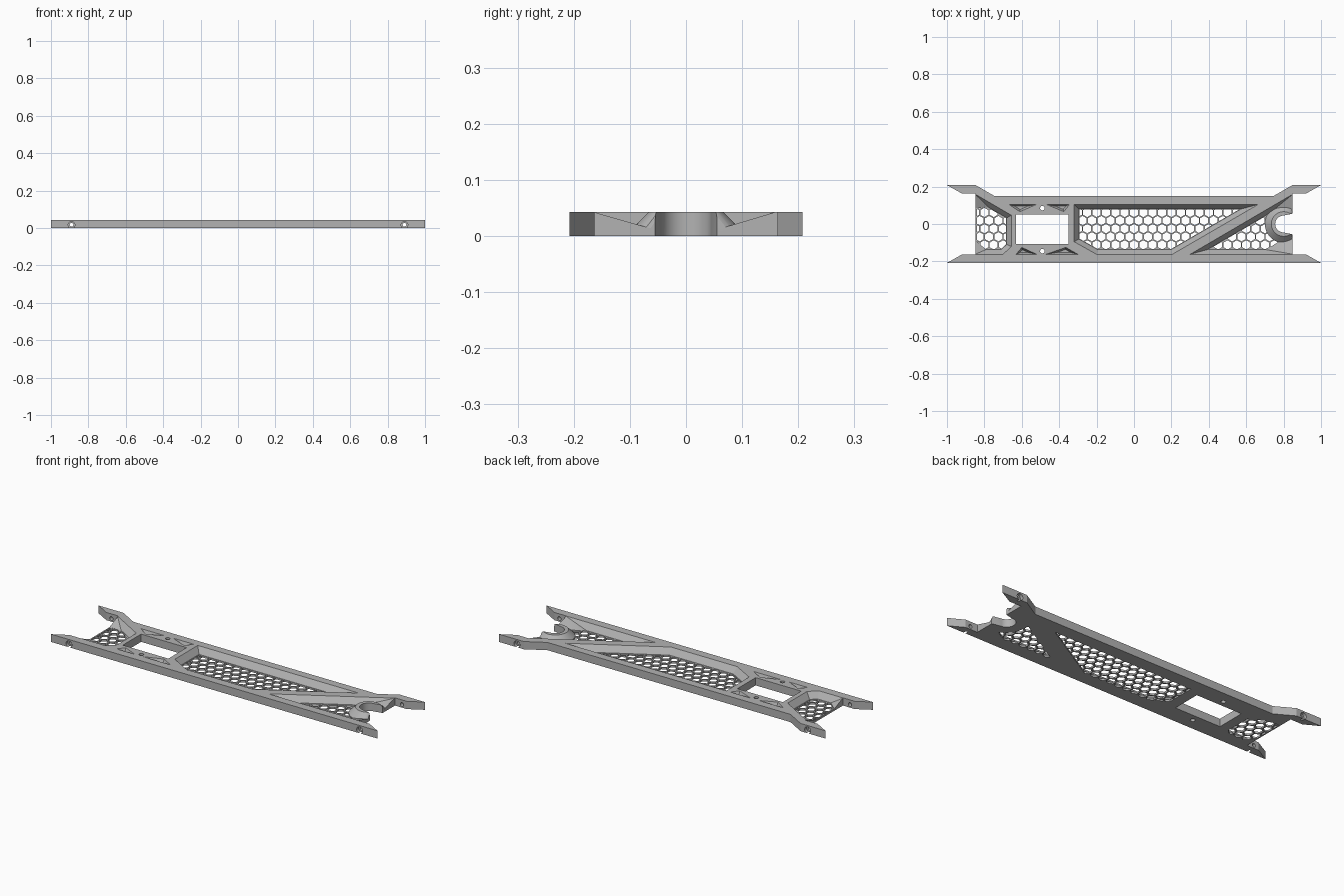
import bpy, bmesh, math
from mathutils import Vector

cube = bpy.data.objects.get("Cube")
if cube:
    bpy.data.objects.remove(cube)

HEIGHT, FLOOR, END = 0.043, 0.01, 0.847

grey = bpy.data.materials.new("mid_grey")
grey.use_nodes = True
grey.diffuse_color = (0.45, 0.45, 0.45, 1)
grey.node_tree.nodes["Principled BSDF"].inputs["Base Color"].default_value = grey.diffuse_color


def level(points, z):
    return [(p[0], p[1], z) for p in points]


def circle(x, y, r, n=32, start=0.0):
    return [(x + r * math.cos(start + math.tau * i / n),
             y + r * math.sin(start + math.tau * i / n)) for i in range(n)]


def make(name, lofts):
    """One mesh from closed solids, each a list of matching rings."""
    bm = bmesh.new()
    for rings in lofts:
        loops = [[bm.verts.new(p) for p in ring] for ring in rings]
        n = len(loops[0])
        for a, b in zip(loops, loops[1:]):
            for i in range(n):
                j = (i + 1) % n
                bm.faces.new((a[i], a[j], b[j], b[i]))
        bm.faces.new(loops[0][::-1])
        bm.faces.new(loops[-1])
    bmesh.ops.recalc_face_normals(bm, faces=bm.faces[:])
    mesh = bpy.data.meshes.new(name)
    bm.to_mesh(mesh)
    bm.free()
    mesh.materials.append(grey)
    obj = bpy.data.objects.new(name, mesh)
    bpy.context.collection.objects.link(obj)
    return obj


def combine(target, lofts, operation):
    tool = make("helper", lofts)
    tool.hide_render = True
    mod = target.modifiers.new("cut", "BOOLEAN")
    mod.operation, mod.object, mod.solver = operation, tool, "EXACT"
    bpy.context.view_layer.objects.active = target
    bpy.ops.object.modifier_apply(modifier=mod.name)
    bpy.data.objects.remove(tool)


def inset(poly, d):
    """Offset a convex polygon inward."""
    pts = [Vector(p) for p in poly]
    if sum(a.cross(b) for a, b in zip(pts, pts[1:] + pts[:1])) < 0:
        pts.reverse()
    result = []
    for i, p in enumerate(pts):
        e1 = (p - pts[i - 1]).normalized()
        e2 = (pts[(i + 1) % len(pts)] - p).normalized()
        n1, n2 = Vector((-e1.y, e1.x)), Vector((-e2.y, e2.x))
        result.append(p + (n1 + n2) * d / (1 + n1.dot(n2)))
    return pts, result


def clip(poly, region):
    """Part of a polygon inside a convex anticlockwise region."""
    out = [Vector(p) for p in poly]
    for a, b in zip(region, region[1:] + region[:1]):
        side = lambda p: (b - a).cross(p - a)
        src, out = out, []
        for p, q in zip(src, src[1:] + src[:1]):
            sp, sq = side(p), side(q)
            if sp >= 0:
                out.append(p)
            if sp * sq < 0:
                out.append(p.lerp(q, sp / (sp - sq)))
    return out


def pocket(poly, slope, floor):
    rim, base = inset(poly, slope)
    return [level(base, floor), level(rim, HEIGHT), level(rim, HEIGHT + 0.02)]


# Slab with four pointed prongs
half = [(1, -0.208), (0.92, -0.163), (END, -0.163), (END, 0.163),
        (0.92, 0.163), (1, 0.208), (END, 0.208), (0.745, 0.149)]
outline = half + [(-x, y) for x, y in reversed(half)]
body = make("mounting_plate", [[level(outline, 0), level(outline, HEIGHT)]])

# Large sloped pockets and small triangular ones
large = [
    [(-0.9, -0.162), (-0.70, -0.162), (-0.656, -0.12), (-0.656, 0.047),
     (-0.85, 0.16), (-0.9, 0.16)],
    [(-0.32, -0.095), (-0.20, -0.162), (0.205, -0.162), (0.665, 0.105), (-0.32, 0.105)],
    [(0.30, -0.162), (0.92, -0.162), (0.92, 0.16), (0.85, 0.16)],
]
small = [
    [(-0.67, 0.105), (-0.52, 0.105), (-0.61, 0.066)],
    [(-0.47, 0.105), (-0.345, 0.105), (-0.375, 0.066)],
    [(-0.63, -0.162), (-0.52, -0.162), (-0.6, -0.125)],
    [(-0.47, -0.162), (-0.30, -0.162), (-0.365, -0.125)],
]
combine(body, [pocket(p, 0.025, FLOOR) for p in large]
        + [pocket(p, 0.01, 0.02) for p in small], "DIFFERENCE")

# Honeycomb grille in the pocket floors
PITCH, RADIUS = 0.05, 0.0247
ends = [Vector(p) for p in ((-0.84, -0.2), (0.84, -0.2), (0.84, 0.2), (-0.84, 0.2))]
cells = []
for poly in large:
    region = clip(inset(poly, 0.028)[1], ends)
    for row in range(-5, 6):
        for col in range(-19, 20):
            centre = (PITCH * (col + 0.5 * (row % 2)), row * PITCH * 0.866 - 0.025)
            cell = clip(circle(*centre, RADIUS, 6, math.pi / 6), region)
            area = sum(a.cross(b) for a, b in zip(cell, cell[1:] + cell[:1])) / 2
            if area > 0.0001:
                cells.append([level(cell, -0.01), level(cell, FLOOR + 0.008)])
combine(body, cells, "DIFFERENCE")


# Sloping corner gussets at both ends
def gusset(corner, a, b):
    tri = [corner, a, b]
    return [level(tri, 0), [(*corner, HEIGHT), (*a, FLOOR), (*b, FLOOR)]]


combine(body, [
    gusset((END, -0.165), (END, -0.05), (0.66, -0.165)),
    gusset((END, 0.16), (END, 0.05), (0.70, 0.06)),
    gusset((-END, -0.165), (-END, -0.087), (-0.76, -0.165)),
    gusset((-END, 0.16), (-END, 0.085), (-0.77, 0.09)),
], "UNION")


# Conical collar at the cable notch
def collar_ring(r, z):
    return [(min(x, END), y, z) for x, y in circle(0.80, 0, r, 48, math.pi / 48)]


combine(body, [[collar_ring(0.1, 0), collar_ring(0.1, FLOOR),
                collar_ring(0.066, HEIGHT)]], "UNION")

# Through cuts: notch, rectangular window, screw holes
arc = [(0.80 + 0.045 * math.cos(t), 0.045 * math.sin(t))
       for t in (math.pi * (0.5 + i / 20) for i in range(21))]
notch = arc + [(0.86, -0.058), (0.86, 0.058)]
window = [(-0.63, -0.108), (-0.351, -0.108), (-0.351, 0.052), (-0.63, 0.052)]
cuts = [notch, window, circle(-0.49, 0.085, 0.012), circle(-0.49, -0.145, 0.012)]
combine(body, [[level(c, -0.02), level(c, 0.07)] for c in cuts], "DIFFERENCE")

# Counterbored side holes through the prongs
holes = []
for sx in (-1, 1):
    for sy in (-1, 1):
        holes.append([[(x, sy * y, z) for x, z in circle(sx * 0.89, 0.017, r)]
                      for r, y in ((0.018, 0.23), (0.018, 0.19), (0.01, 0.19), (0.01, 0.14))])
combine(body, holes, "DIFFERENCE")

bpy.ops.object.select_all(action="DESELECT")
body.select_set(True)
bpy.context.view_layer.objects.active = body
bpy.ops.object.shade_smooth_by_angle(angle=math.radians(20))
